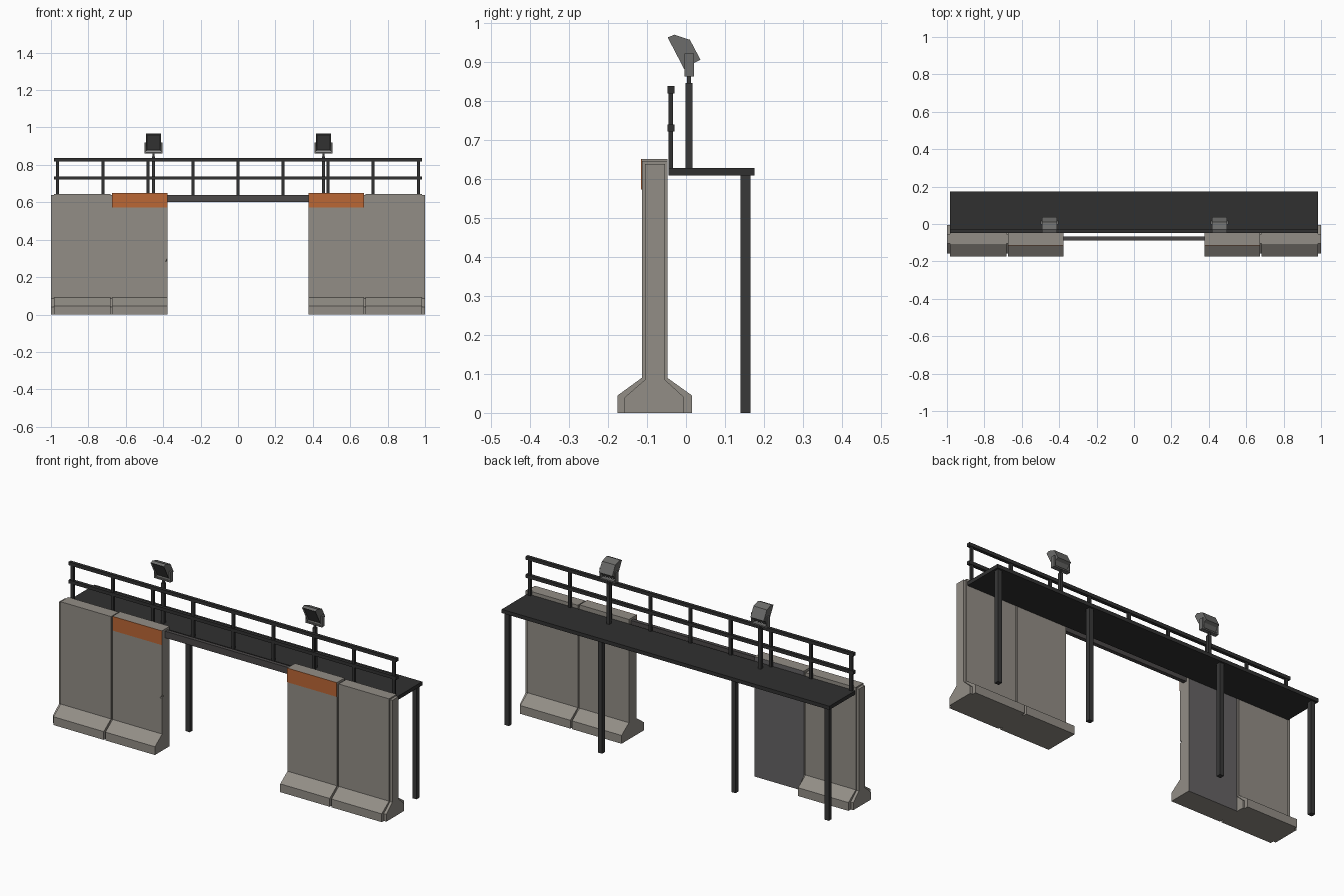
import bpy, bmesh
from mathutils import Vector

if "Cube" in bpy.data.objects:
    bpy.data.objects.remove(bpy.data.objects["Cube"])


def material(name, rgb):
    m = bpy.data.materials.new(name)
    m.diffuse_color = (*rgb, 1)
    m.use_nodes = True
    m.node_tree.nodes["Principled BSDF"].inputs["Base Color"].default_value = m.diffuse_color
    return m


CONCRETE = material("concrete", (0.29, 0.27, 0.24))
BACKING = material("dark concrete backing", (0.13, 0.125, 0.128))
ORANGE = material("orange paint", (0.50, 0.135, 0.035))
DECK = material("black steel", (0.030, 0.030, 0.030))
LEG = material("charcoal steel", (0.04, 0.04, 0.04))
BEAM = material("beam grey", (0.07, 0.065, 0.065))
LAMP = material("lamp grey", (0.15, 0.15, 0.145))
LENS = material("lamp lens", (0.06, 0.06, 0.06))


def finish(name, bm, *mats):
    bmesh.ops.recalc_face_normals(bm, faces=bm.faces)
    me = bpy.data.meshes.new(name)
    bm.to_mesh(me)
    bm.free()
    for m in mats:
        me.materials.append(m)
    ob = bpy.data.objects.new(name, me)
    bpy.context.collection.objects.link(ob)
    return ob


def add_box(bm, x0, x1, y0, y1, z0, z1):
    vs = bmesh.ops.create_cube(bm, size=1)["verts"]
    for v in vs:
        v.co = Vector(((x0 + x1) / 2 + v.co.x * (x1 - x0),
                       (y0 + y1) / 2 + v.co.y * (y1 - y0),
                       (z0 + z1) / 2 + v.co.z * (z1 - z0)))


def box(name, mat, *dims):
    bm = bmesh.new()
    add_box(bm, *dims)
    return finish(name, bm, mat)


def extrude_x(profile, x0, x1):
    """Prism along x from a (y, z) outline."""
    bm = bmesh.new()
    f = bm.faces.new([bm.verts.new((x0, y, z)) for y, z in profile])
    ext = bmesh.ops.extrude_face_region(bm, geom=[f])["geom"]
    for v in ext:
        if isinstance(v, bmesh.types.BMVert):
            v.co.x = x1
    bmesh.ops.recalc_face_normals(bm, faces=bm.faces)
    return bm


def barrier(foot, wall, toe, top):
    """Inverted-T outline: foot and wall are (front, back) y pairs."""
    return [(foot[0], 0), (foot[0], toe), (wall[0], toe + 0.045), (wall[0], top),
            (wall[1], top), (wall[1], toe + 0.045), (foot[1], toe), (foot[1], 0)]


WALL_F, WALL_B = -0.113, -0.048
full = barrier((-0.175, 0.015), (WALL_F, WALL_B), 0.045, 0.65)
low = barrier((-0.175, 0.015), (WALL_F, WALL_B), 0.045, 0.645)
tongue = barrier((-0.157, -0.005), (-0.105, -0.054), 0.04, 0.638)
flat_back = full[:5] + [(WALL_B, 0)]

# Concrete barrier panels with joining tongues and painted bands
for side, s in (("left", -1), ("right", 1)):
    finish(side + "_outer_panel", extrude_x(low, s * 0.683, s * 0.985), CONCRETE)
    finish(side + "_end_tongue", extrude_x(tongue, s * 0.985, s * 1.0), CONCRETE)
    finish(side + "_joint_tongue", extrude_x(tongue, s * 0.673, s * 0.683), CONCRETE)
    if s > 0:
        finish("right_inner_panel", extrude_x(full, 0.376, 0.673), CONCRETE)
    else:
        bm = extrude_x(flat_back, -0.376, -0.673)
        for f in bm.faces:
            if f.normal.y > 0.9:
                f.material_index = 1
        panel = finish("left_inner_panel", bm, CONCRETE, BACKING)
    xs = sorted((s * 0.376, s * 0.673))
    box(side + "_orange_band", ORANGE, *xs, WALL_F - 0.002, WALL_F, 0.573, 0.65)

# Chipped corner on the left inner panel
bm = bmesh.new()
pts = [bm.verts.new(p) for p in ((-0.403, -0.13, 0.275), (-0.36, -0.13, 0.345),
                                 (-0.36, -0.13, 0.285), (-0.36, -0.08, 0.30))]
bmesh.ops.convex_hull(bm, input=pts)
cutter = finish("chip_cutter", bm, CONCRETE)
cutter.hide_render = True
mod = panel.modifiers.new("chip", "BOOLEAN")
mod.operation = "DIFFERENCE"
mod.solver = "EXACT"
mod.object = cutter
bpy.context.view_layer.objects.active = panel
bpy.ops.object.modifier_apply(modifier=mod.name)
bpy.data.objects.remove(cutter)

# Gate beam, walkway deck and legs
box("gate_beam", BEAM, -0.376, 0.376, -0.087, -0.066, 0.602, 0.638)
box("walkway_deck", DECK, -0.983, 0.983, -0.045, 0.175, 0.608, 0.628)
for i, x in enumerate((-0.96, -0.40, 0.40, 0.96)):
    box(f"deck_leg_{i + 1}", LEG, x - 0.0125, x + 0.0125, 0.14, 0.165, 0, 0.608)

# Railing
bm = bmesh.new()
for i in range(9):
    x = (i - 4) * 0.241
    add_box(bm, x - 0.008, x + 0.008, -0.045, -0.033, 0.615, 0.828)
for z in (0.73, 0.828):
    add_box(bm, -0.983, 0.983, -0.048, -0.03, z - 0.009, z + 0.009)
finish("railing", bm, DECK)

# Floodlights: pole, yoke and tilted head with recessed lens
head = [(-0.047, 0.962), (-0.03, 0.969), (0.01, 0.956),
        (0.037, 0.905), (0.021, 0.897), (0.0, 0.872)]
for side, x in (("left", -0.452), ("right", 0.457)):
    bm = bmesh.new()
    add_box(bm, x - 0.009, x + 0.009, -0.001, 0.017, 0.628, 0.845)
    add_box(bm, x - 0.005, x + 0.005, 0.003, 0.013, 0.845, 0.865)
    finish(side + "_lamp_pole", bm, LEG)

    bm = bmesh.new()
    add_box(bm, x - 0.049, x + 0.049, -0.004, 0.02, 0.862, 0.869)
    for s in (-1, 1):
        a = sorted((x + s * 0.041, x + s * 0.049))
        add_box(bm, *a, -0.004, 0.02, 0.869, 0.921)
    finish(side + "_lamp_yoke", bm, LAMP)

    bm = extrude_x(head, x - 0.04, x + 0.04)
    lens = min(bm.faces, key=lambda f: f.normal.y + f.normal.z)
    bmesh.ops.inset_region(bm, faces=[lens], thickness=0.008)
    bmesh.ops.translate(bm, verts=lens.verts, vec=-lens.normal * 0.006)
    lens.material_index = 1
    finish(side + "_lamp_head", bm, LAMP, LENS)
